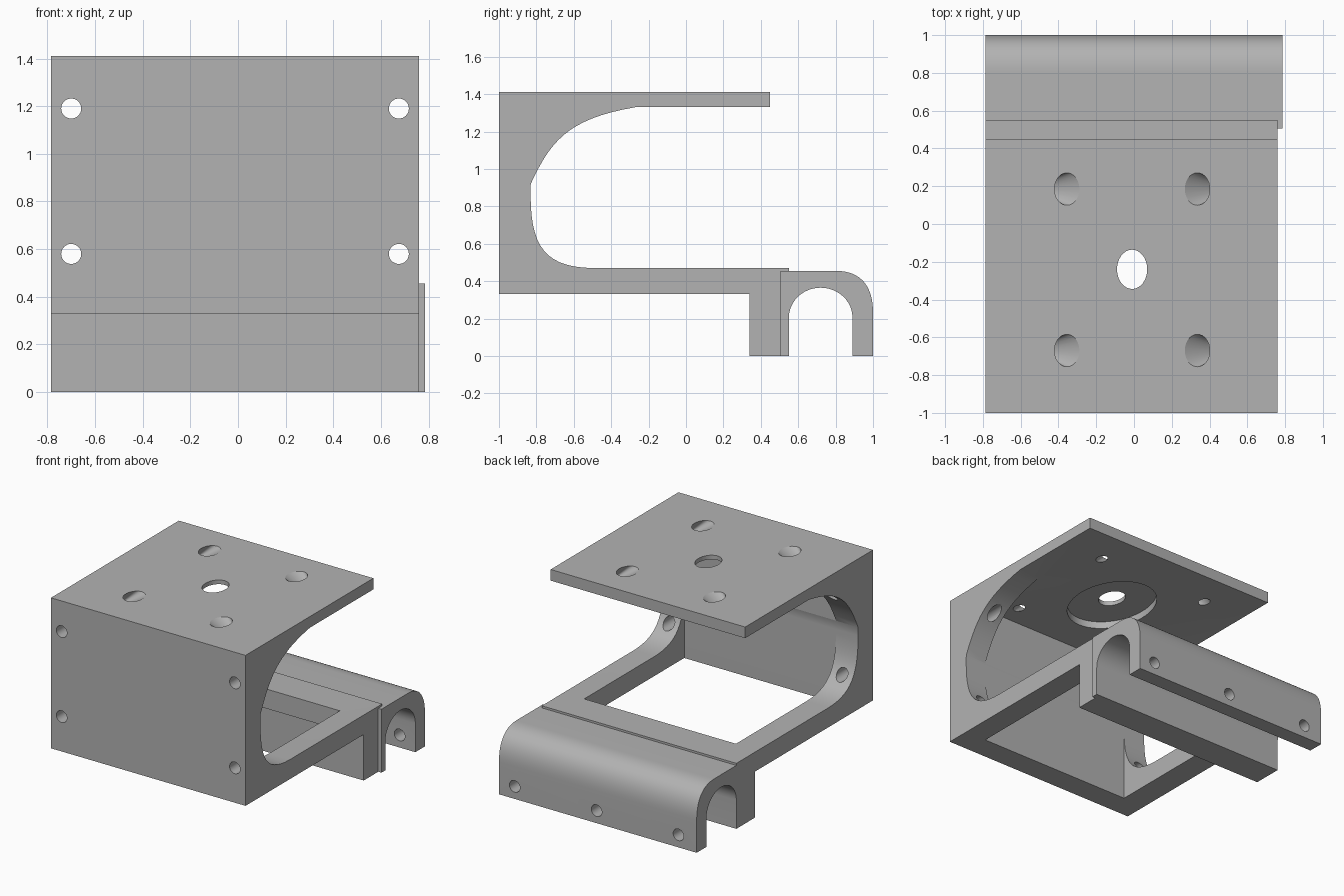
import bpy, bmesh
from math import sin, cos, pi, radians
from mathutils import Vector
from mathutils.geometry import interpolate_bezier

cube = bpy.data.objects.get("Cube")
if cube:
    bpy.data.objects.remove(cube)

grey = bpy.data.materials.new("matte_grey")
grey.use_nodes = True
colour = (0.448, 0.448, 0.448, 1)
grey.diffuse_color = colour
grey.node_tree.nodes["Principled BSDF"].inputs["Base Color"].default_value = colour


def loft(name, ring_a, ring_b):
    """Closed solid between two matching rings of 3D points."""
    bm = bmesh.new()
    a = [bm.verts.new(p) for p in ring_a]
    b = [bm.verts.new(p) for p in ring_b]
    bm.faces.new(a)
    bm.faces.new(b)
    for i in range(len(a)):
        j = (i + 1) % len(a)
        bm.faces.new((a[i], a[j], b[j], b[i]))
    bmesh.ops.recalc_face_normals(bm, faces=bm.faces)
    mesh = bpy.data.meshes.new(name)
    bm.to_mesh(mesh)
    bm.free()
    mesh.materials.append(grey)
    obj = bpy.data.objects.new(name, mesh)
    bpy.context.collection.objects.link(obj)
    return obj


def extrude_x(name, profile, x0, x1):
    return loft(name, [(x0, y, z) for y, z in profile], [(x1, y, z) for y, z in profile])


def curve(*points):
    pts = [Vector((y, z, 0)) for y, z in points]
    return [(p.x, p.y) for p in interpolate_bezier(*pts, 16)]


def ring(x, y, z, rx, r2, flat=True, n=32):
    """Ellipse lying flat, or standing up facing the front."""
    out = []
    for i in range(n):
        c, s = rx * cos(2 * pi * i / n), r2 * sin(2 * pi * i / n)
        out.append((x + c, y + s, z) if flat else (x + c, y, z + s))
    return out


def cut(obj, cutter):
    cutter.hide_render = True
    mod = obj.modifiers.new("cut", "BOOLEAN")
    mod.operation = "DIFFERENCE"
    mod.solver = "EXACT"
    mod.object = cutter
    bpy.ops.object.select_all(action="DESELECT")
    bpy.context.view_layer.objects.active = obj
    obj.select_set(True)
    bpy.ops.object.modifier_apply(modifier=mod.name)
    bpy.data.objects.remove(cutter)


def front_hole(obj, x, z, y0, y1):
    cut(obj, loft("hole_cutter", ring(x, y0, z, 0.042, 0.042, False),
                  ring(x, y1, z, 0.042, 0.042, False)))


# Bracket body: front wall, top plate, curved side ribs, lower frame and rear bar
profile = [(-1, 0.33), (-1, 1.41), (0.45, 1.41), (0.45, 1.33)]
profile += curve((-0.27, 1.33), (-0.62, 1.27), (-0.72, 1.16), (-0.83, 0.92))
profile += curve((-0.83, 0.92), (-0.84, 0.6), (-0.77, 0.475), (-0.5, 0.47))[1:]
profile += [(0.55, 0.47), (0.55, 0.455), (0.505, 0.455), (0.505, 0), (0.34, 0), (0.34, 0.33)]
body = extrude_x("bracket_body", profile, -0.785, 0.76)

# Hollow between the ribs, open at the bottom
pocket = [(-0.83, 0.2), (-0.83, 1.33), (0.305, 1.33), (0.305, 0.2)]
cut(body, extrude_x("pocket_cutter", pocket, -0.61, 0.595))

# Mounting holes through the front wall and ribs
for x in (-0.70, 0.675):
    for z in (0.58, 1.19):
        front_hole(body, x, z, -1.1, -0.3)

# Centre hole with a wide shallow recess under the top plate
cx, cy = -0.01, -0.24
cut(body, loft("centre_cutter", ring(cx, cy, 1.2, 0.08, 0.104), ring(cx, cy, 1.5, 0.08, 0.104)))
cut(body, loft("recess_cutter", ring(cx, cy, 1.2, 0.263, 0.342, n=64),
               ring(cx, cy, 1.38, 0.263, 0.342, n=64)))

# Four tapered holes that slant outwards below the top plate
for side in (-1, 1):
    for y in (-0.67, 0.185):
        rings = []
        for t in (-0.1, 1.1):
            rx = 0.066 - 0.031 * t
            rings.append(ring(cx + side * (0.345 + 0.1 * t), y, 1.41 - 0.08 * t, rx, 1.3 * rx))
        cut(body, loft("slanted_cutter", *rings))

# Rear hook with a rounded outer shoulder and an arched channel
profile = [(0.505, 0), (0.505, 0.455)]
profile += curve((0.8, 0.455), (0.93, 0.455), (1, 0.38), (1, 0.23))
profile += [(1, 0), (0.89, 0)]
profile += [(0.72 + 0.17 * cos(pi * i / 24), 0.205 + 0.16 * sin(pi * i / 24)) for i in range(25)]
profile += [(0.55, 0)]
hook = extrude_x("rear_hook", profile, -0.785, 0.785)
for x in (-0.64, 0.01, 0.66):
    front_hole(hook, x, 0.09, 0.75, 1.1)

# Smooth the curves, keep the edges sharp
for obj in (body, hook):
    bpy.ops.object.select_all(action="DESELECT")
    bpy.context.view_layer.objects.active = obj
    obj.select_set(True)
    bpy.ops.object.shade_smooth_by_angle(angle=radians(25))
